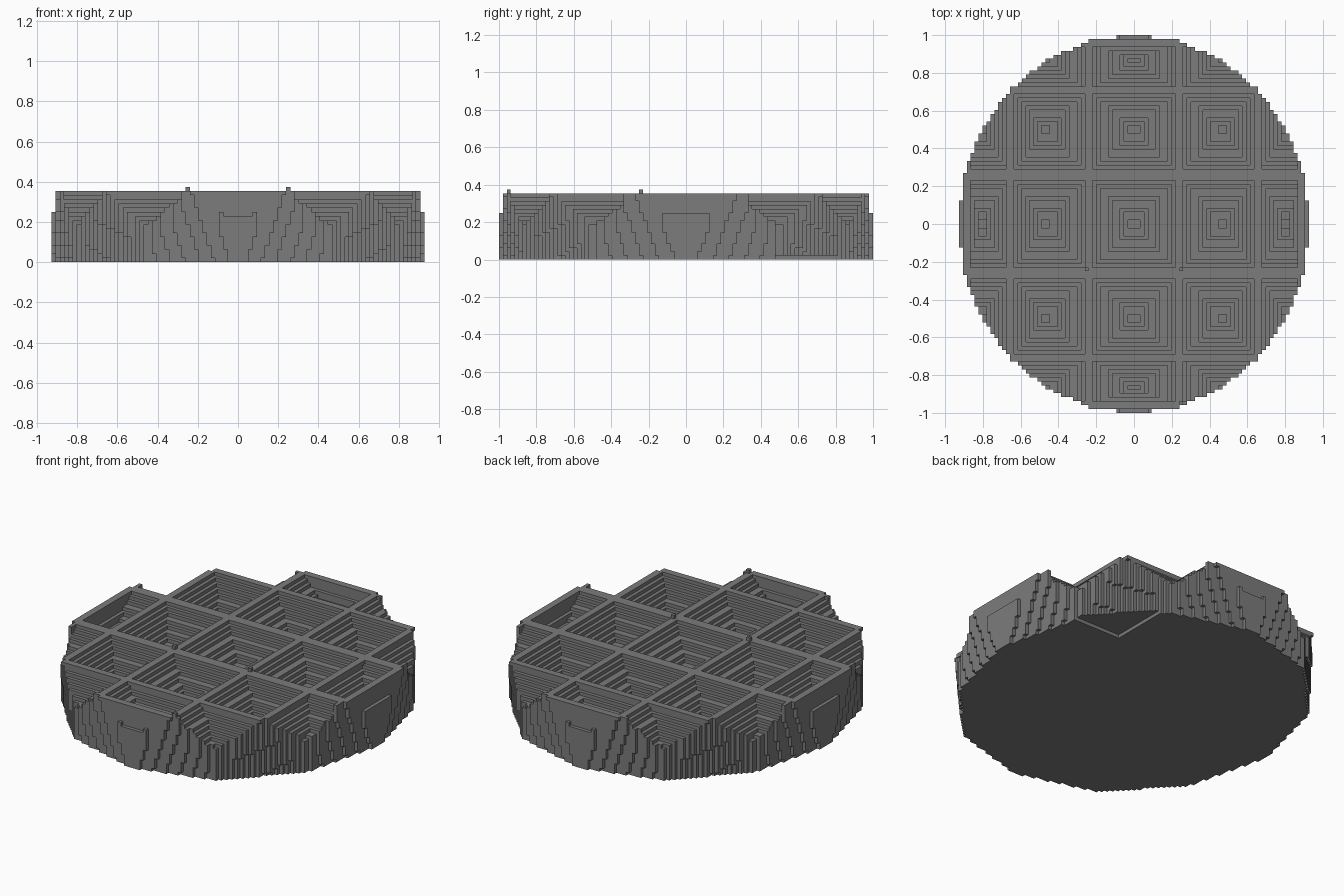
import bpy, bmesh, math

if "Cube" in bpy.data.objects:
    bpy.data.objects.remove(bpy.data.objects["Cube"], do_unlink=True)

V = 2 / 96                 # block size
LAYERS = 17
TOP = LAYERS * V           # height of the ridges
PIT = 0.18                 # height of the pit floors
HALF_X = 0.93              # the disc is slightly narrower in x
KNOTS = [math.sin(math.radians(15 * k)) for k in range(7)]   # even: pit, odd: ridge


def ridge_amount(t, scale):
    """0 over a pit centre line, 1 on a ridge, straight slopes between."""
    t = abs(t)
    knots = [k * scale for k in KNOTS]
    for r in knots[1::2]:
        outer = 1.3 * V if r < 0.85 else 0.5 * V
        if -1.3 * V < t - r < outer:
            return 1.0
    for n in range(6):
        if t <= knots[n + 1]:
            f = (t - knots[n]) / (knots[n + 1] - knots[n])
            return f if n % 2 == 0 else 1 - f
    return 0.0


def off_side(angle, step, offset):
    """Angle to the nearest side direction of a regular polygon."""
    return (angle - offset + step / 2) % step - step / 2


def inside_wall(x, y, z):
    """24-sided at the top, leaning in to 12 sides at the bottom."""
    r, a = math.hypot(x / HALF_X, y), math.degrees(math.atan2(y, x / HALF_X))
    c12, c24 = math.cos(math.radians(15)), math.cos(math.radians(7.5))
    lean = r * math.cos(math.radians(off_side(a, 30, 15)))
    upright = r * math.cos(math.radians(off_side(a, 15, 7.5)))
    return lean <= c12 + (1 - c12) * z / TOP + 0.002 and upright <= c24 + 0.002


# Fill the waffle disc with blocks, column by column
cells = set()
for i in range(-45, 46):
    for j in range(-48, 48):
        x, y = i * V, (j + 0.5) * V
        ridge = max(ridge_amount(x, HALF_X), ridge_amount(y, 1.0))
        height = PIT + (TOP - PIT) * ridge
        for k in range(LAYERS):
            z = (k + 0.5) * V
            raised_corner = k == 0 and x > 0.52 and y > 0.47
            if z < height and inside_wall(x, y, z) and not raised_corner:
                cells.add((i, j, k))

# Single blocks standing on ridge crossings
for x, y in ((-0.24, -0.25), (0.24, -0.25), (0.24, -0.95)):
    cells.add((round(x / V), math.floor(y / V), LAYERS))

# Skin the blocks with their exposed faces
bm = bmesh.new()
verts = {}


def corner(p):
    if p not in verts:
        verts[p] = bm.verts.new(((p[0] - 0.5) * V, p[1] * V, p[2] * V))
    return verts[p]


for cell in sorted(cells):
    for axis in range(3):
        u, w = (axis + 1) % 3, (axis + 2) % 3
        for side in (0, 1):
            neighbour = list(cell)
            neighbour[axis] += 2 * side - 1
            if tuple(neighbour) in cells:
                continue
            quad = []
            for du, dw in ((0, 0), (1, 0), (1, 1), (0, 1)):
                p = list(cell)
                p[axis] += side
                p[u] += du
                p[w] += dw
                quad.append(corner(tuple(p)))
            bm.faces.new(quad if side else quad[::-1])

mesh = bpy.data.meshes.new("waffle_disc")
bm.to_mesh(mesh)
bm.free()
disc = bpy.data.objects.new("waffle_disc", mesh)
bpy.context.collection.objects.link(disc)

# Plain grey
grey = bpy.data.materials.new("mid_grey")
grey.use_nodes = True
colour = (0.2, 0.2, 0.2, 1)
grey.diffuse_color = colour
grey.node_tree.nodes["Principled BSDF"].inputs["Base Color"].default_value = colour
mesh.materials.append(grey)
